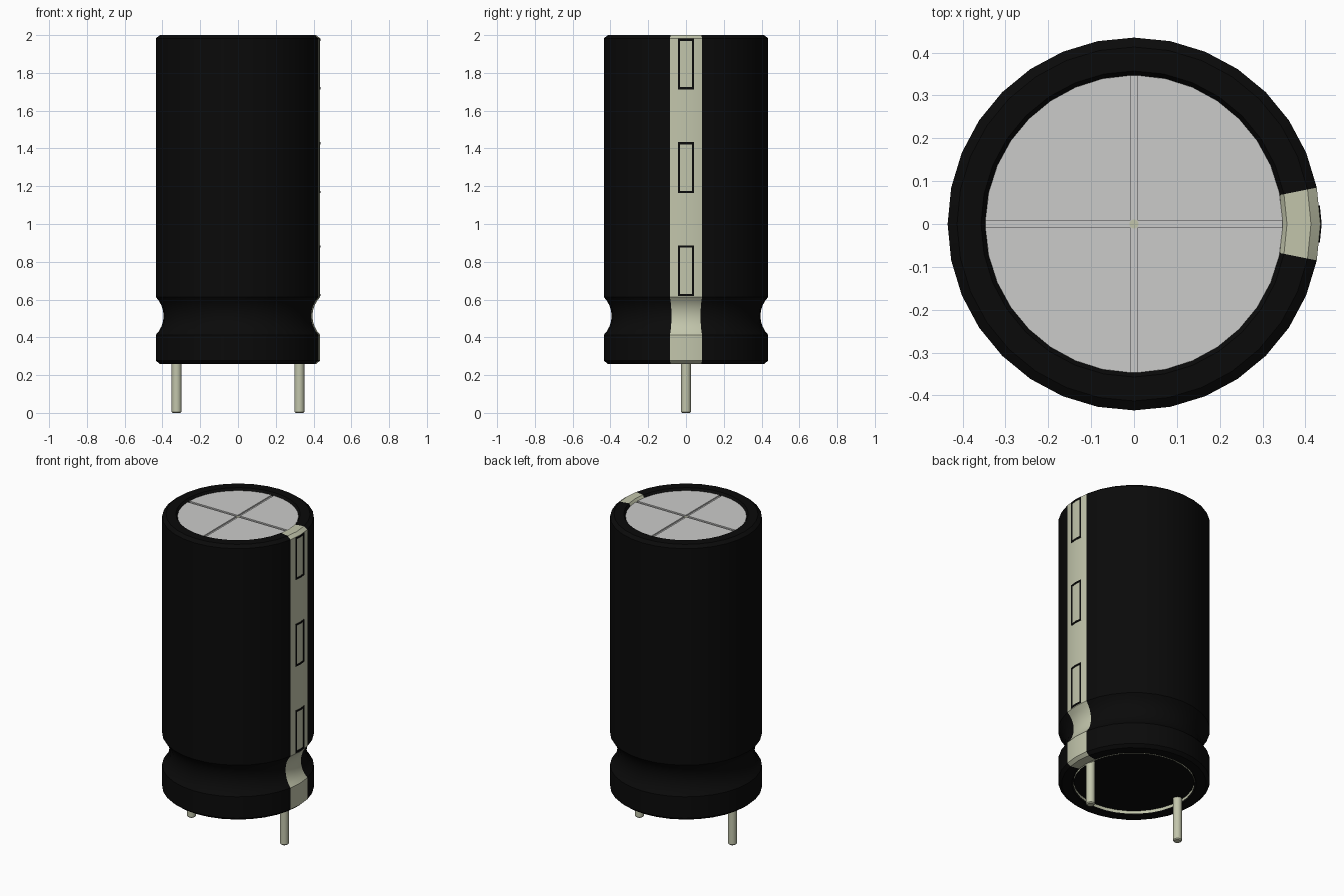
import bpy, bmesh, math

cube = bpy.data.objects.get("Cube")
if cube:
    bpy.data.objects.remove(cube, do_unlink=True)

SIDES = 32
R = 0.435
RIM = 0.347
LIFT = 0.0015


def material(name, rgb, rough=0.6):
    m = bpy.data.materials.new(name)
    m.use_nodes = True
    m.diffuse_color = (*rgb, 1)
    bsdf = m.node_tree.nodes["Principled BSDF"]
    bsdf.inputs["Base Color"].default_value = (*rgb, 1)
    bsdf.inputs["Roughness"].default_value = rough
    return m


black = material("black sleeve", (0.003, 0.003, 0.003))
cream = material("pale olive", (0.54, 0.56, 0.41))
grey = material("light grey metal", (0.6, 0.6, 0.59))


def finish(bm, name, mats, smooth=True):
    bmesh.ops.recalc_face_normals(bm, faces=bm.faces)
    me = bpy.data.meshes.new(name)
    bm.to_mesh(me)
    bm.free()
    ob = bpy.data.objects.new(name, me)
    bpy.context.collection.objects.link(ob)
    for m in mats:
        me.materials.append(m)
    if smooth:
        bpy.ops.object.select_all(action='DESELECT')
        ob.select_set(True)
        bpy.context.view_layer.objects.active = ob
        bpy.ops.object.shade_smooth_by_angle(angle=math.radians(30))
    return ob


def lathe(profile, sides, cx=0, paint=None, caps=False):
    """Turn an (r, z) profile around the z axis; paint(segment, row) picks a material."""
    bm = bmesh.new()
    rings = []
    for r, z in profile:
        rings.append([bm.verts.new((cx + r * math.cos(2 * math.pi * i / sides),
                                    r * math.sin(2 * math.pi * i / sides), z))
                      for i in range(sides)])
    for row, (a, b) in enumerate(zip(rings, rings[1:])):
        for i in range(sides):
            j = (i + 1) % sides
            f = bm.faces.new((a[i], a[j], b[j], b[i]))
            if paint:
                f.material_index = paint(i, row)
    if caps:
        bm.faces.new(rings[0])
        bm.faces.new(rings[-1])
    return bm


# Sleeve: hemmed ends, crimped groove, and a pale stripe two segments wide on +x
z_lo, z_hi, depth = 0.413, 0.613, 0.041
half = (z_hi - z_lo) / 2
arc_r = (half ** 2 + depth ** 2) / (2 * depth)
reach = math.asin(half / arc_r)
groove = []
for k in range(9):
    t = -reach + 2 * reach * k / 8
    groove.append((R - depth + arc_r * (1 - math.cos(t)),
                   (z_lo + z_hi) / 2 + arc_r * math.sin(t)))
profile = ([(RIM, 0.276), (0.357, 0.26), (0.415, 0.26), (R, 0.277)] + groove +
           [(R, 1.983), (0.413, 2.0), (0.357, 2.0), (RIM, 1.985), (RIM, 1.97)])
finish(lathe(profile, SIDES, paint=lambda i, row: 1 if i in (0, SIDES - 1) else 0),
       "sleeve", [black, cream])

# Bottom recess: pale wall around a black seal
finish(lathe([(RIM, 0.262), (RIM, 0.285)], SIDES), "bottom_ring", [cream])
finish(lathe([(RIM, 0.28), (RIM, 0.30)], SIDES, caps=True), "bottom_seal", [black])

# Top plate: a floor with four raised quarters that leave a cross-shaped score
finish(lathe([(RIM, 1.95), (RIM, 1.978)], SIDES, caps=True), "top_floor", [grey])
GAP = 0.008
bm = bmesh.new()
start = math.asin(GAP / RIM)
for q in range(4):
    turn = q * math.pi / 2
    pts = [(GAP, GAP)]
    for k in range(9):
        a = start + (math.pi / 2 - 2 * start) * k / 8
        pts.append((RIM * math.cos(a), RIM * math.sin(a)))
    c, s = math.cos(turn), math.sin(turn)
    f = bm.faces.new([bm.verts.new((x * c - y * s, x * s + y * c, 1.978)) for x, y in pts])
    ext = bmesh.ops.extrude_face_region(bm, geom=[f])
    for v in ext["geom"]:
        if isinstance(v, bmesh.types.BMVert):
            v.co.z = 1.986
finish(bm, "top_quarters", [grey], smooth=False)
finish(lathe([(0.011, 1.977), (0.011, 1.981)], 12, caps=True), "score_centre", [cream])

# Outlined marks laid on the stripe, following its two facets
slope = math.tan(math.pi / SIDES)
for n, z0 in enumerate((0.618, 1.165, 1.713)):
    z1 = z0 + 0.268
    ys = (-0.043, -0.032, 0, 0.032, 0.043)
    zs = (z0, z0 + 0.011, z1 - 0.011, z1)
    bm = bmesh.new()
    grid = [[bm.verts.new((R + LIFT - slope * abs(y), y, z)) for y in ys] for z in zs]
    for r in range(3):
        for c in range(4):
            if r == 1 and c in (1, 2):
                continue
            bm.faces.new((grid[r][c], grid[r][c + 1], grid[r + 1][c + 1], grid[r + 1][c]))
    ob = finish(bm, f"stripe_mark_{n + 1}", [black], smooth=False)
    solid = ob.modifiers.new("thickness", 'SOLIDIFY')
    solid.thickness = 0.003
    solid.offset = 0

# Leads
for side, x in (("left", 0.325), ("right", -0.325)):
    finish(lathe([(0.02, 0), (0.026, 0.006), (0.026, 0.29)], 16, cx=x, caps=True),
           f"{side}_lead", [cream])
